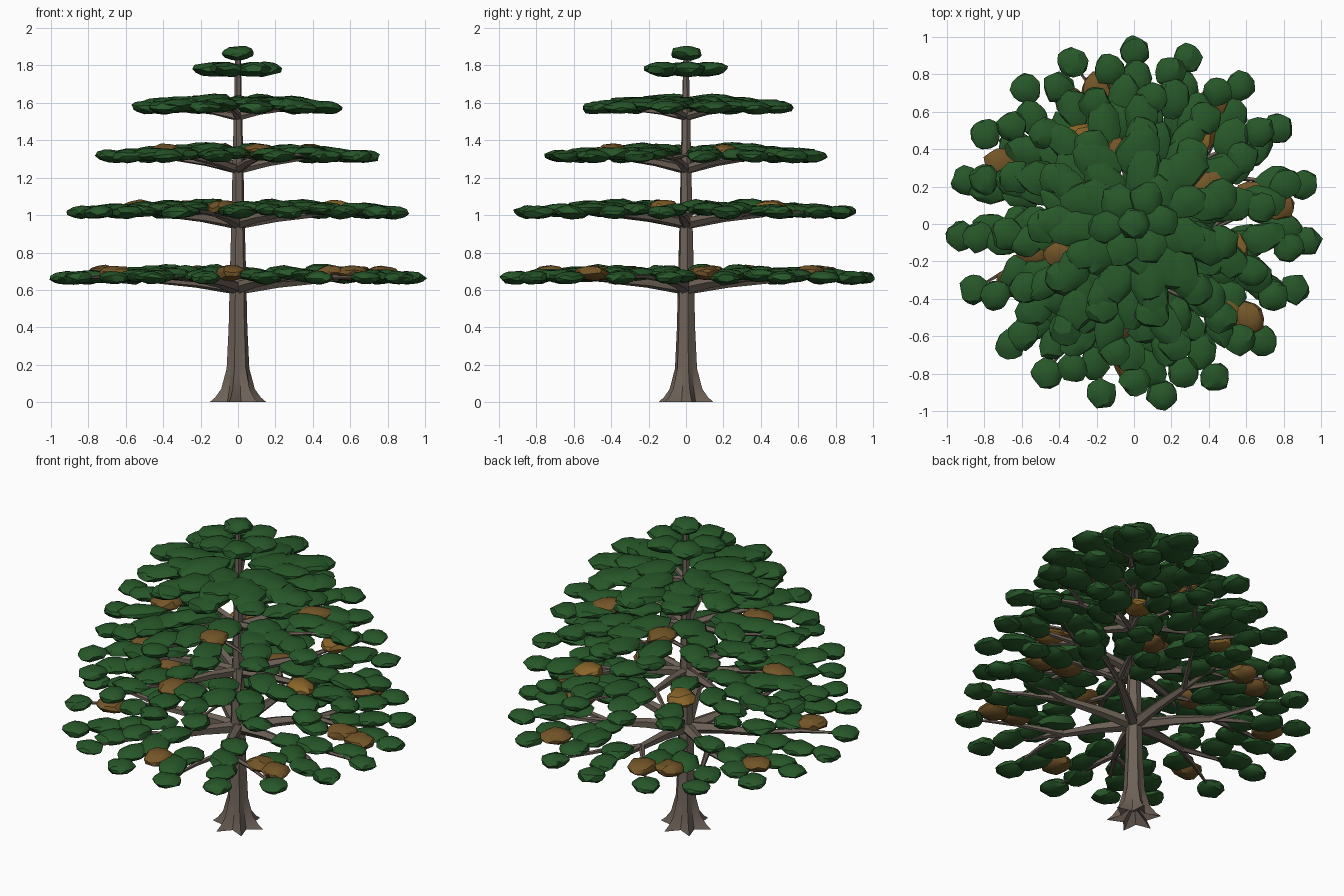
import bpy, bmesh, math, random
from mathutils import Vector, Matrix

random.seed(11)
cube = bpy.data.objects.get("Cube")
if cube:
    bpy.data.objects.remove(cube, do_unlink=True)


def make_material(name, rgb):
    mat = bpy.data.materials.new(name)
    mat.use_nodes = True
    mat.diffuse_color = (*rgb, 1)
    mat.node_tree.nodes["Principled BSDF"].inputs["Base Color"].default_value = (*rgb, 1)
    return mat


BARK = make_material("bark", (0.155, 0.122, 0.098))
GREEN = make_material("leaf green", (0.020, 0.096, 0.022))
BROWN = make_material("dry leaf brown", (0.170, 0.090, 0.021))
OCHRE = make_material("dry leaf ochre", (0.25, 0.13, 0.022))


def finish(bm, name, mats, angle):
    bmesh.ops.recalc_face_normals(bm, faces=bm.faces)
    mesh = bpy.data.meshes.new(name)
    bm.to_mesh(mesh)
    bm.free()
    for m in mats:
        mesh.materials.append(m)
    obj = bpy.data.objects.new(name, mesh)
    bpy.context.collection.objects.link(obj)
    bpy.ops.object.select_all(action='DESELECT')
    obj.select_set(True)
    bpy.context.view_layer.objects.active = obj
    bpy.ops.object.shade_smooth_by_angle(angle=math.radians(angle))


def skin(bm, rings):
    """Join equal rings of points into a closed tube."""
    loops = [[bm.verts.new(p) for p in ring] for ring in rings]
    n = len(loops[0])
    for a, b in zip(loops, loops[1:]):
        for i in range(n):
            j = (i + 1) % n
            bm.faces.new((a[i], a[j], b[j], b[i]))
    bm.faces.new(loops[0][::-1])
    bm.faces.new(loops[-1])


def limb(bm, points, radii, sides=5):
    axis = (points[-1] - points[0]).normalized()
    side = axis.cross(Vector((0, 0, 1))).normalized()
    up = side.cross(axis)
    rings = []
    for p, r in zip(points, radii):
        turns = [math.tau * i / sides for i in range(sides)]
        rings.append([p + (side * math.cos(t) + up * math.sin(t)) * r for t in turns])
    skin(bm, rings)


def polar(r, angle, z):
    return Vector((r * math.cos(angle), r * math.sin(angle), z))


def leaf_clump(bm, centre, angle, length, width, height, colour=0):
    """Flattened faceted ball, long axis pointing outwards."""
    tilt = random.uniform(-0.08, 0.08)
    place = (Matrix.Translation(centre) @ Matrix.Rotation(angle, 4, 'Z')
             @ Matrix.Rotation(tilt, 4, 'Y') @ Matrix.Diagonal((length, width, height, 1))
             @ Matrix.Rotation(random.uniform(0, 6), 4, 'Z')
             @ Matrix.Rotation(random.uniform(0, 6), 4, 'X'))
    ball = bmesh.ops.create_icosphere(bm, subdivisions=2, radius=1)["verts"]
    for v in ball:
        v.co = place @ (v.co * random.uniform(0.85, 1.07))
    for f in {f for v in ball for f in v.link_faces}:
        f.material_index = colour


# Trunk with hollow base and pointed root flare: height, ridge radius, valley radius
PROFILE = [(.06, .03, .03), (0, .155, .078), (.025, .125, .072), (.07, .092, .062),
           (.18, .062, .05), (.4, .051, .045), (.62, .046, .042), (.95, .037, .033),
           (1.25, .03, .027), (1.55, .023, .021), (1.84, .015, .014)]
bm = bmesh.new()
rings = []
for z, ridge, valley in PROFILE:
    rings.append([polar((valley if i % 2 else ridge), math.tau * (i + 0.4) / 12, z)
                  for i in range(12)])
skin(bm, rings)
finish(bm, "trunk", [BARK], 20)

# Tiers: name, radius, branch root height, tip height, tips, main limbs, inner leaf radius, clump size
TIERS = [("lowest", 1.01, .61, .665, 19, 7, .46, .084),
         ("lower", .922, .955, 1.015, 17, 7, .38, .086),
         ("middle", .77, 1.245, 1.315, 14, 6, .28, .09),
         ("upper", .575, 1.525, 1.575, 11, 5, .18, .096)]

# Dry clumps on each tier: x, y, material index
DRY = [[(.49, -.47, 1), (.61, -.5, 1), (.77, .1, 1), (.62, .14, 1), (.43, .66, 1),
        (-.2, .72, 1), (-.34, .65, 1), (-.71, .32, 1), (-.65, -.31, 1), (-.04, -.73, 1)],
       [(.52, -.12, 2), (.35, .46, 2), (-.28, .45, 2), (-.08, -.53, 1), (-.54, -.14, 1)],
       [(.39, .2, 1), (.11, -.39, 1), (-.39, -.15, 1), (-.09, .37, 1)],
       []]

for level, (name, radius, root, tip, tips, mains, inner, size) in enumerate(TIERS):
    wood, leaves = bmesh.new(), bmesh.new()
    phase = math.pi / 2 + level * 0.16
    thick = 0.037 - level * 0.005
    fork_r = radius * 0.45
    fork_z = tip - 0.01

    # Main limbs rise from the trunk to a fork
    for m in range(mains):
        a = phase + math.tau * m / mains
        limb(wood, [polar(0.0, a, root), polar(fork_r * .5, a, (root + fork_z) / 2 + .008),
                    polar(fork_r, a, fork_z)], [thick, thick * .8, thick * .55])

    for t in range(tips):
        a = phase + math.tau * t / tips + random.uniform(-.035, .035)
        m = round((a - phase) / math.tau * mains)
        start = polar(fork_r * .96, phase + math.tau * m / mains, fork_z)
        end = polar(radius - size * 1.1, a, tip)
        limb(wood, [start, start.lerp(end, .5) + Vector((0, 0, .012)), end],
             [thick * .5, thick * .35, thick * .15])

        # Clumps from the tip inwards, higher, broader and longer near the trunk
        outer = radius - size
        leaf_clump(leaves, polar(outer, a, tip), a, size, size, .037)
        for k in range(1, 4 if t % 2 else 3):
            f = k / 3
            r = outer + (inner - outer) * f + random.uniform(-.02, .02)
            swing = random.uniform(-.07, .07) * (1 + f)
            spot = polar(r, a + swing, tip + .033 * f + random.uniform(-.006, .006))
            # Leave room for a dry clump
            if any(math.hypot(spot.x - x, spot.y - y) < .085 for x, y, _ in DRY[level]):
                continue
            leaf_clump(leaves, spot, a + random.uniform(-.5, .5),
                       size * random.uniform(1.2, 1.5) * (1 + .07 * level),
                       size * random.uniform(.9, 1.15), .036)

    for x, y, colour in DRY[level]:
        leaf_clump(leaves, Vector((x, y, tip + .026)), math.atan2(y, x),
                   .098, .085, .042, colour)
    finish(wood, name + "_branches", [BARK], 30)
    finish(leaves, name + "_leaves", [GREEN, BROWN, OCHRE], 27)

# Small crown ring and top tuft
bm = bmesh.new()
for i in range(6):
    a = math.tau * i / 6 + 0.1
    leaf_clump(bm, polar(.135, a, 1.78), a, .11, .095, .04)
finish(bm, "crown_leaves", [GREEN], 27)

bm = bmesh.new()
leaf_clump(bm, Vector((0, 0, 1.866)), 0, .088, .088, .041)
finish(bm, "top_tuft", [GREEN], 27)
